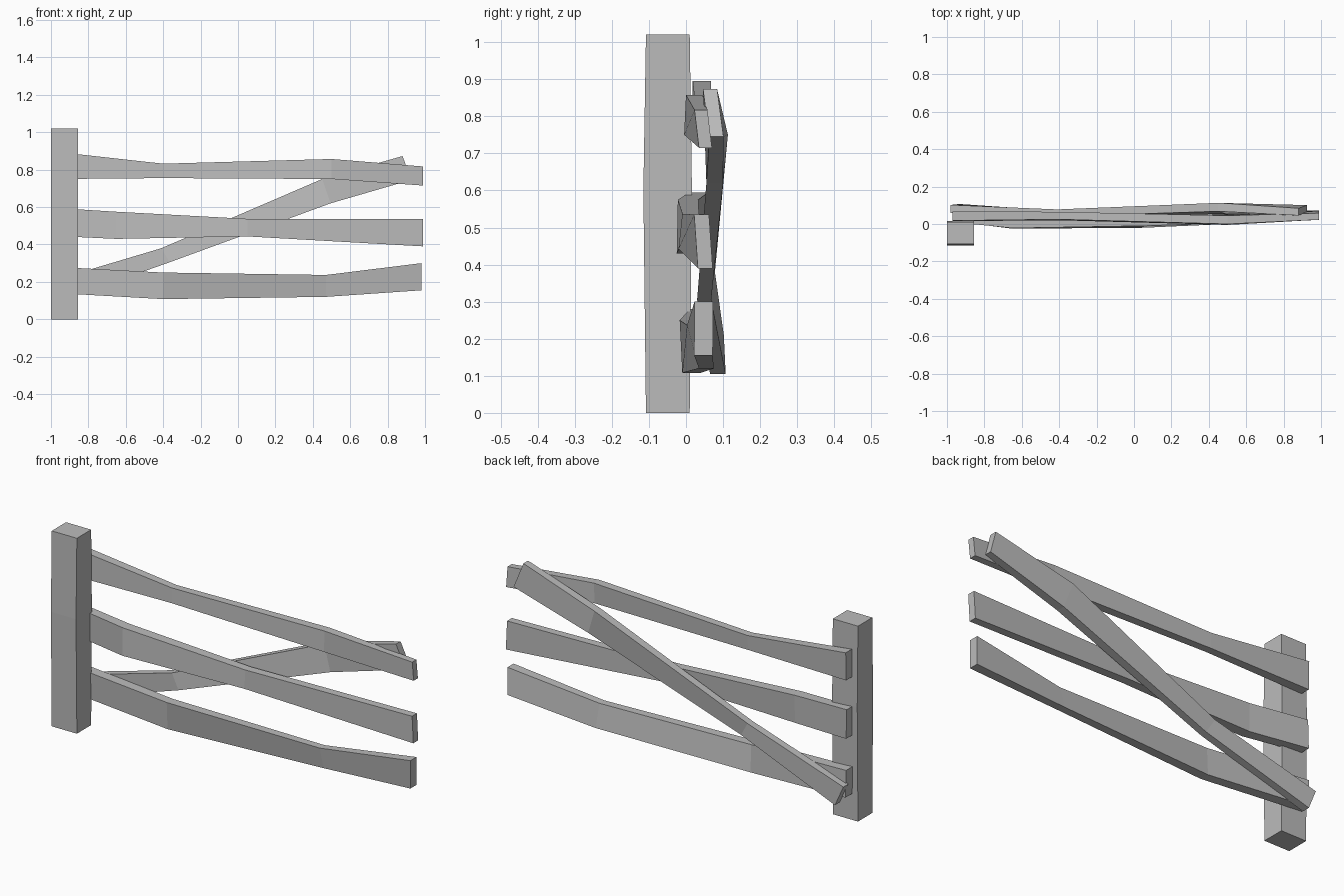
import bpy
import bmesh

default_cube = bpy.data.objects.get("Cube")
if default_cube:
    bpy.data.objects.remove(default_cube, do_unlink=True)

# One weathered grey for the whole fence
grey = bpy.data.materials.new("weathered_grey")
grey.use_nodes = True
colour = (0.5, 0.5, 0.5, 1)
grey.diffuse_color = colour
grey.node_tree.nodes["Principled BSDF"].inputs["Base Color"].default_value = colour


def loft(name, rings):
    """Skin a row of four-cornered rings into a closed, flat-faced beam."""
    bm = bmesh.new()
    loops = [[bm.verts.new(corner) for corner in ring] for ring in rings]
    for first, second in zip(loops, loops[1:]):
        for i in range(4):
            j = (i + 1) % 4
            bm.faces.new((first[i], first[j], second[j], second[i]))
    bm.faces.new(loops[0])
    bm.faces.new(loops[-1])
    bmesh.ops.recalc_face_normals(bm, faces=bm.faces)
    mesh = bpy.data.meshes.new(name)
    bm.to_mesh(mesh)
    bm.free()
    mesh.materials.append(grey)
    beam = bpy.data.objects.new(name, mesh)
    bpy.context.collection.objects.link(beam)
    return beam


def plank(name, sections, slant=0.0):
    """Each section: x, bottom z, top z, bottom front y, top front y, thickness.
    Slant moves the bottom corners along x, for a plank cut square to its slope."""
    rings = []
    for x, low, high, y_low, y_high, thick in sections:
        rings.append([
            (x + slant, y_low, low),
            (x, y_high, high),
            (x, y_high + thick, high),
            (x + slant, y_low + thick, low),
        ])
    return loft(name, rings)


def post_ring(z, front, back):
    left, right = -1.0, -0.855
    return [(left, front, z), (right, front, z), (right, back, z), (left, back, z)]


# Upright post with a slight bow
loft("post", [
    post_ring(0, -0.108, 0.01),
    post_ring(0.6, -0.115, 0.016),
    post_ring(1.02, -0.108, 0.01),
])

# Three crooked rails behind the post
plank("top_rail", [
    (-0.97, 0.75, 0.895, 0.015, 0.018, 0.05),
    (-0.4, 0.755, 0.832, 0.02, 0.025, 0.04),
    (0.5, 0.75, 0.857, -0.005, 0.0, 0.045),
    (0.99, 0.715, 0.817, 0.035, 0.023, 0.035),
])
plank("middle_rail", [
    (-0.97, 0.445, 0.595, 0.015, 0.01, 0.05),
    (-0.65, 0.43, 0.575, -0.025, -0.022, 0.055),
    (0.05, 0.443, 0.537, -0.02, -0.01, 0.045),
    (0.99, 0.39, 0.535, 0.032, 0.022, 0.04),
])
plank("bottom_rail", [
    (-0.97, 0.14, 0.28, 0.015, 0.01, 0.055),
    (-0.4, 0.108, 0.25, -0.01, -0.017, 0.05),
    (0.47, 0.12, 0.237, 0.035, 0.003, 0.04),
    (0.98, 0.155, 0.3, 0.022, 0.023, 0.05),
])

# Diagonal brace across the back of the rails
plank("diagonal_brace", [
    (-0.98, 0.105, 0.21, 0.065, 0.06, 0.042),
    (-0.41, 0.305, 0.38, 0.03, 0.04, 0.038),
    (0.45, 0.62, 0.75, 0.055, 0.068, 0.045),
    (0.88, 0.745, 0.873, 0.063, 0.046, 0.038),
], slant=0.045)
